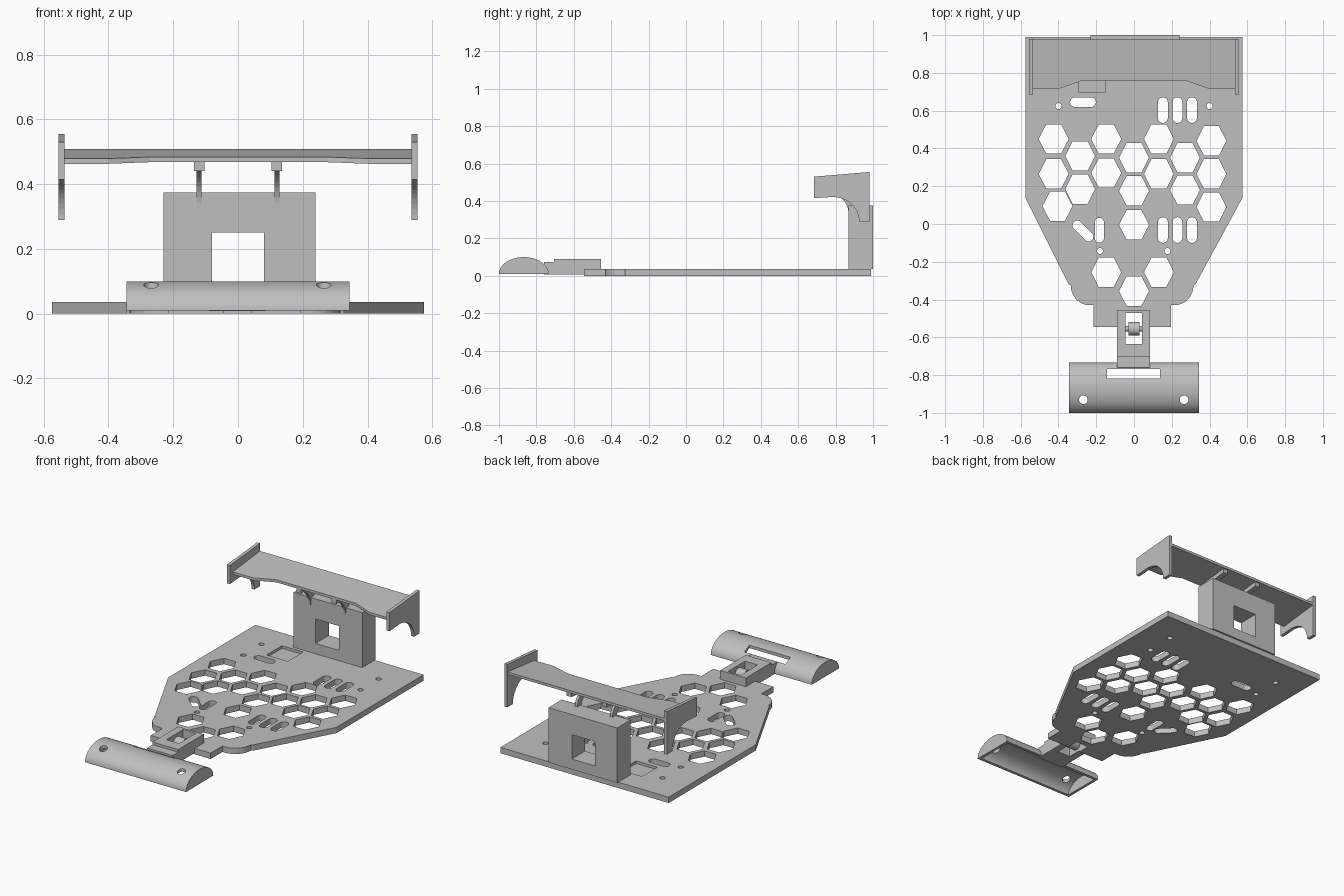
import bpy, bmesh
from math import sin, cos, radians

if "Cube" in bpy.data.objects:
    bpy.data.objects.remove(bpy.data.objects["Cube"])

grey = bpy.data.materials.new("matte_grey")
grey.use_nodes = True
TONE = (0.53, 0.53, 0.53, 1)
grey.diffuse_color = TONE
grey.node_tree.nodes["Principled BSDF"].inputs["Base Color"].default_value = TONE

# Maps a 2D outline point plus depth into 3D, by extrusion axis
PLACE = {"z": lambda a, b, d: (a, b, d),
         "x": lambda a, b, d: (d, a, b),
         "y": lambda a, b, d: (a, d, b)}


def prism(name, outline, axis, lo, hi):
    bm = bmesh.new()
    rings = [[bm.verts.new(PLACE[axis](a, b, d)) for a, b in outline] for d in (lo, hi)]
    bm.faces.new(rings[0])
    bm.faces.new(rings[1])
    n = len(outline)
    for i in range(n):
        j = (i + 1) % n
        bm.faces.new((rings[0][i], rings[0][j], rings[1][j], rings[1][i]))
    bmesh.ops.recalc_face_normals(bm, faces=bm.faces)
    mesh = bpy.data.meshes.new(name)
    bm.to_mesh(mesh)
    bm.free()
    mesh.materials.append(grey)
    obj = bpy.data.objects.new(name, mesh)
    bpy.context.collection.objects.link(obj)
    return obj


def cut(obj, outline, axis, lo, hi):
    cutter = prism("cutter", outline, axis, lo, hi)
    cutter.hide_render = True
    mod = obj.modifiers.new("cut", "BOOLEAN")
    mod.operation, mod.solver, mod.object = "DIFFERENCE", "EXACT", cutter
    deps = bpy.context.evaluated_depsgraph_get()
    mesh = bpy.data.meshes.new_from_object(obj.evaluated_get(deps))
    obj.modifiers.clear()
    obj.data = mesh
    bpy.data.objects.remove(cutter)


def smooth(obj):
    bpy.ops.object.select_all(action="DESELECT")
    obj.select_set(True)
    bpy.context.view_layer.objects.active = obj
    bpy.ops.object.shade_smooth_by_angle(angle=radians(30))


def rect(x0, x1, y0, y1):
    return [(x0, y0), (x1, y0), (x1, y1), (x0, y1)]


def arc(cx, cy, rx, ry, start, end, steps):
    angles = [radians(start + (end - start) * i / steps) for i in range(steps + 1)]
    return [(cx + rx * cos(t), cy + ry * sin(t)) for t in angles]


def circle(cx, cy, r):
    return arc(cx, cy, r, r, 0, 345, 23)


def slot(cx, cy, turn, half=0.042, r=0.026):
    dx, dy = half * cos(radians(turn)), half * sin(radians(turn))
    return (arc(cx + dx, cy + dy, r, r, turn - 90, turn + 90, 10)
            + arc(cx - dx, cy - dy, r, r, turn + 90, turn + 270, 10))


def hexagon(cx, cy, w=0.079, h=0.078):
    return [(cx + w * a, cy + h * b) for a, b in
            ((1, 0), (0.5, 1), (-0.5, 1), (-1, 0), (-0.5, -1), (0.5, -1))]


# Base plate with rounded front shoulders and a front tab
THICK = 0.036
outline = ([(-0.575, 0.99), (-0.575, 0.14), (-0.345, -0.32)]
           + arc(-0.235, -0.325, 0.1, 0.105, 180, 270, 8)
           + [(-0.215, -0.43), (-0.215, -0.545), (0.195, -0.545), (0.195, -0.43)]
           + arc(0.215, -0.325, 0.1, 0.105, 270, 360, 8)
           + [(0.325, -0.32), (0.575, 0.14), (0.575, 0.99)])
plate = prism("base_plate", outline, "z", 0, THICK)

# Honeycomb openings: column x, then the heights in that column
honeycomb = {-0.425: (0.45, 0.265), -0.405: (0.095,), -0.285: (0.36, 0.185),
             -0.147: (0.45, 0.27, -0.255), 0: (0.35, 0.175, -0.005, -0.355),
             0.132: (0.45, 0.265, -0.255), 0.27: (0.35, 0.18), 0.41: (0.44, 0.265, 0.09)}
holes = [hexagon(x, y) for x, ys in honeycomb.items() for y in ys]

# Cable slots, screw holes and the hitch window
holes += [slot(x, y, 90) for x in (0.153, 0.23, 0.307) for y in (0.603, -0.032)]
holes += [slot(-0.27, 0.645, 0), slot(-0.183, -0.033, 90, r=0.024),
          slot(-0.27, -0.037, -45)]
holes += [circle(x, y, 0.016) for x, y in ((-0.4, 0.624), (0.4, 0.624), (-0.4, 0.8),
                                           (0.4, 0.8), (-0.18, -0.143), (0.177, -0.143))]
window = rect(-0.045, 0.042, -0.635, -0.47)
for hole in holes + [window]:
    cut(plate, hole, "z", -0.1, 0.1)
# Shallow rectangular pocket in the top
cut(plate, rect(-0.295, -0.15, 0.7, 0.85), "z", 0.02, 0.1)

# Wing post with a square window
post = prism("wing_post", rect(-0.23, 0.24, THICK, 0.375), "y", 0.87, 1.0)
cut(post, rect(-0.08, 0.08, 0.1, 0.25), "y", 0.8, 1.1)

# Wing blade, sloping up to the rear
blade = prism("wing_blade", [(-0.54, 0.978), (-0.54, 0.715), (-0.4, 0.715), (-0.27, 0.76),
                             (0.27, 0.76), (0.4, 0.715), (0.54, 0.715), (0.54, 0.978)],
              "z", 0.463, 0.479)
for v in blade.data.vertices:
    v.co.z += (v.co.y - 0.715) * 0.11

# End plates with an arched lower edge
end_profile = ([(0.685, 0.53), (0.685, 0.415), (0.79, 0.422)]
               + arc(0.79, 0.29, 0.135, 0.13, 75, 0, 10)
               + [(0.98, 0.29), (0.98, 0.555)])
for name, x in (("left", 0.535), ("right", -0.555)):
    prism(name + "_end_plate", end_profile, "x", x, x + 0.02)

# Curved struts and the full-length ribs that hold the blade
strut_profile = (arc(0.77, 0.325, 0.1, 0.115, 0, 90, 10)
                 + [(0.77, 0.46), (0.83, 0.46)]
                 + arc(0.83, 0.375, 0.07, 0.075, 90, 0, 8))
for name, x in (("left", 0.12), ("right", -0.12)):
    prism(name + "_strut", strut_profile, "x", x - 0.008, x + 0.008)
    prism(name + "_rib", [(0.765, 0.44), (0.97, 0.465), (0.97, 0.497), (0.765, 0.472)],
          "x", x - 0.016, x + 0.016)

# Hitch block with a lower step at the front
hitch = prism("hitch_block", [(-0.76, 0.008), (-0.455, 0.008), (-0.455, 0.09),
                              (-0.705, 0.09), (-0.705, 0.074), (-0.76, 0.074)],
              "x", -0.09, 0.085)
cut(hitch, window, "z", -0.1, 0.2)

# Roller and its axle
smooth(prism("hitch_roller", circle(-0.555, 0.048, 0.036), "x", -0.03, 0.03))
smooth(prism("hitch_axle", circle(-0.555, 0.048, 0.014), "x", -0.05, 0.05))

# Hollow half-round bumper with closed ends, slot and screw holes
LOW, MID = 0.01, -0.867
bumper = prism("front_bumper", arc(MID, LOW, 0.133, 0.09, 0, 180, 40), "x", -0.345, 0.345)
hollow = arc(MID, LOW, 0.115, 0.072, 0, 180, 40) + [(MID - 0.115, -0.05), (MID + 0.115, -0.05)]
cut(bumper, hollow, "x", -0.328, 0.328)
for hole in (circle(-0.268, -0.93, 0.023), circle(0.265, -0.93, 0.023),
             rect(-0.142, 0.138, -0.818, -0.768)):
    cut(bumper, hole, "z", -0.1, 0.2)
smooth(bumper)
